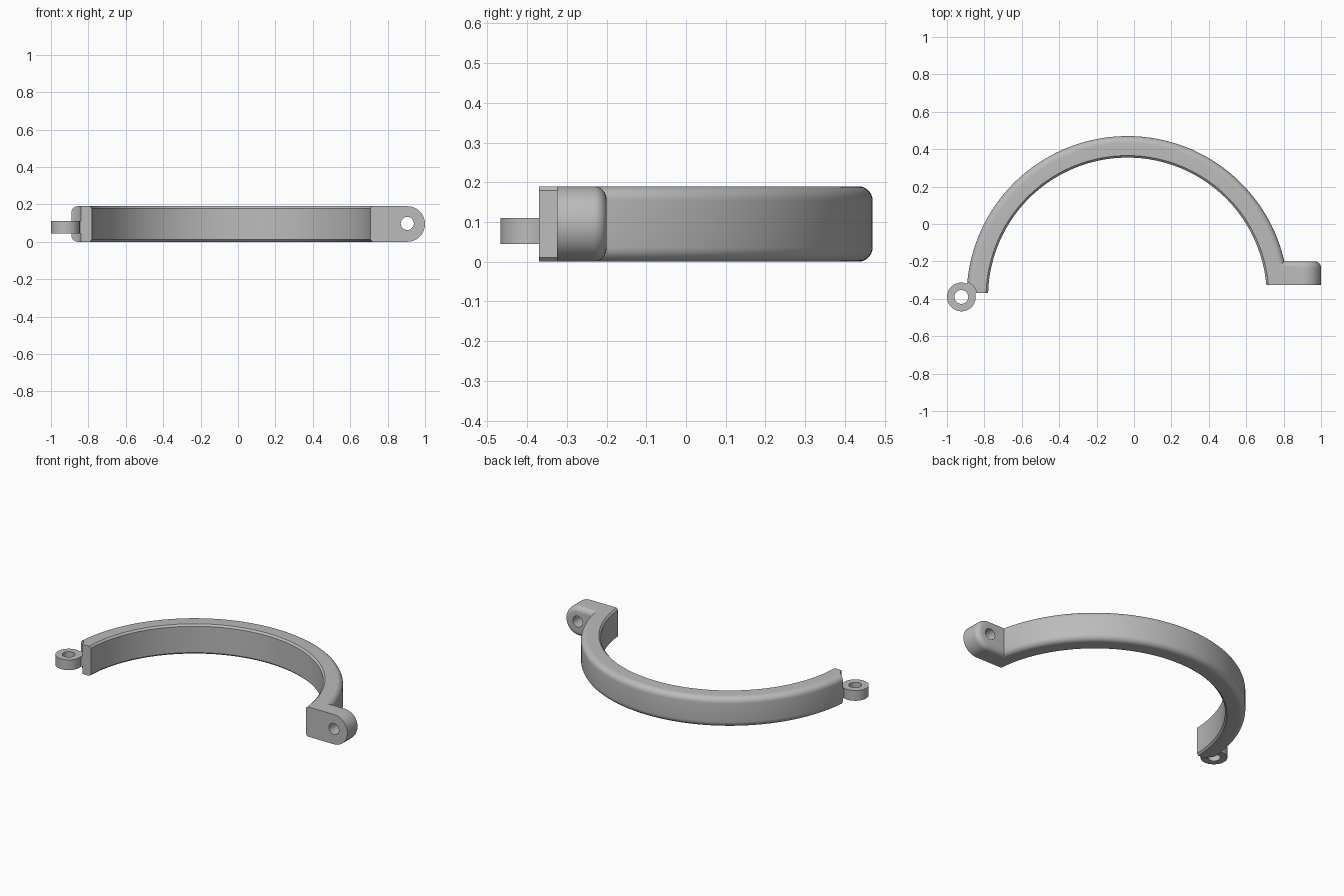
import bpy, bmesh, math
from mathutils import Matrix, Vector

cube = bpy.data.objects.get("Cube")
if cube:
    bpy.data.objects.remove(cube, do_unlink=True)

grey = bpy.data.materials.new("plain grey")
grey.use_nodes = True
grey.diffuse_color = (0.5, 0.5, 0.5, 1)
grey.node_tree.nodes["Principled BSDF"].inputs["Base Color"].default_value = (0.5, 0.5, 0.5, 1)

CX, CY = -0.035, -0.39          # ring centre
R_IN, R_OUT, H = 0.745, 0.86, 0.19
HINGE = (-0.923, -0.39)
LUG_X, LUG_FRONT, LUG_BACK = 0.905, -0.325, -0.2


def finish(bm, name):
    bmesh.ops.recalc_face_normals(bm, faces=bm.faces)
    mesh = bpy.data.meshes.new(name)
    bm.to_mesh(mesh)
    bm.free()
    ob = bpy.data.objects.new(name, mesh)
    bpy.context.collection.objects.link(ob)
    mesh.materials.append(grey)
    return ob


def cylinder(name, radius, depth, loc, axis="Z"):
    bm = bmesh.new()
    turn = Matrix.Rotation(math.pi / 2, 4, "X") if axis == "Y" else Matrix()
    bmesh.ops.create_cone(bm, cap_ends=True, segments=48, radius1=radius, radius2=radius,
                          depth=depth, matrix=Matrix.Translation(Vector(loc)) @ turn)
    return finish(bm, name)


def combine(ob, other, operation):
    mod = ob.modifiers.new(operation.lower(), "BOOLEAN")
    mod.operation, mod.solver, mod.object = operation, "EXACT", other
    bpy.context.view_layer.objects.active = ob
    bpy.ops.object.modifier_apply(modifier=mod.name)
    bpy.data.objects.remove(other, do_unlink=True)


def make_ring():
    # Cross-section: chamfered inside, rounded outside
    c, f, n = 0.011, 0.036, 7
    prof = [(R_IN + c, 0), (R_OUT - f, 0)]
    for zc, start in ((f, -90), (H - f, 0)):
        for i in range(n + 1):
            a = math.radians(start + 90 * i / n)
            prof.append((R_OUT - f + f * math.cos(a), zc + f * math.sin(a)))
    prof += [(R_IN + c, H), (R_IN, H - c), (R_IN, c)]
    # Sweep, with both ends flat across y
    bm = bmesh.new()
    steps, loops = 96, []
    for s in range(steps + 1):
        loop = []
        for r, z in prof:
            a0 = math.asin((LUG_FRONT - CY) / r)
            a1 = math.pi - math.asin((-0.37 - CY) / r)
            a = a0 + (a1 - a0) * s / steps
            loop.append(bm.verts.new((CX + r * math.cos(a), CY + r * math.sin(a), z)))
        loops.append(loop)
    count = len(prof)
    for p, q in zip(loops, loops[1:]):
        for i in range(count):
            j = (i + 1) % count
            bm.faces.new((p[i], p[j], q[j], q[i]))
    bm.faces.new(loops[0])
    bm.faces.new(loops[-1])
    bmesh.ops.remove_doubles(bm, verts=bm.verts, dist=1e-5)
    return finish(bm, "half_clamp")


def make_lug():
    # Round-ended tab, softened along its back rim
    bm = bmesh.new()
    rad = H / 2
    pts = [(0.765, 0)]
    for i in range(33):
        a = -math.pi / 2 + math.pi * i / 32
        pts.append((LUG_X + rad * math.cos(a), rad + rad * math.sin(a)))
    pts.append((0.765, H))
    face = bm.faces.new([bm.verts.new((x, LUG_FRONT, z)) for x, z in pts])
    ext = bmesh.ops.extrude_face_region(bm, geom=[face])["geom"]
    moved = [v for v in ext if isinstance(v, bmesh.types.BMVert)]
    bmesh.ops.translate(bm, verts=moved, vec=(0, LUG_BACK - LUG_FRONT, 0))
    bmesh.ops.recalc_face_normals(bm, faces=bm.faces)
    rim = [e for e in bm.edges if all(v.co.y > LUG_BACK - 0.001 for v in e.verts)
           and max(v.co.x for v in e.verts) > 0.8]
    bmesh.ops.bevel(bm, geom=rim, offset=0.033, segments=6, profile=0.5, affect="EDGES")
    return finish(bm, "lug")


clamp = make_ring()

# Clearance above and below the hinge eye
for low, high in ((-0.1, 0.045), (0.11, 0.3)):
    cutter = cylinder("clearance", 0.086, high - low, (*HINGE, (low + high) / 2))
    combine(clamp, cutter, "DIFFERENCE")

# Bolt lug and hinge eye, then their holes
combine(clamp, make_lug(), "UNION")
combine(clamp, cylinder("hinge_eye", 0.077, 0.065, (*HINGE, 0.0775)), "UNION")
combine(clamp, cylinder("hinge_hole", 0.037, 0.5, (*HINGE, 0.08)), "DIFFERENCE")
combine(clamp, cylinder("bolt_hole", 0.035, 0.5, (LUG_X, -0.26, 0.098), "Y"), "DIFFERENCE")

bpy.ops.object.select_all(action="DESELECT")
clamp.select_set(True)
bpy.context.view_layer.objects.active = clamp
bpy.ops.object.shade_smooth_by_angle(angle=math.radians(30))
